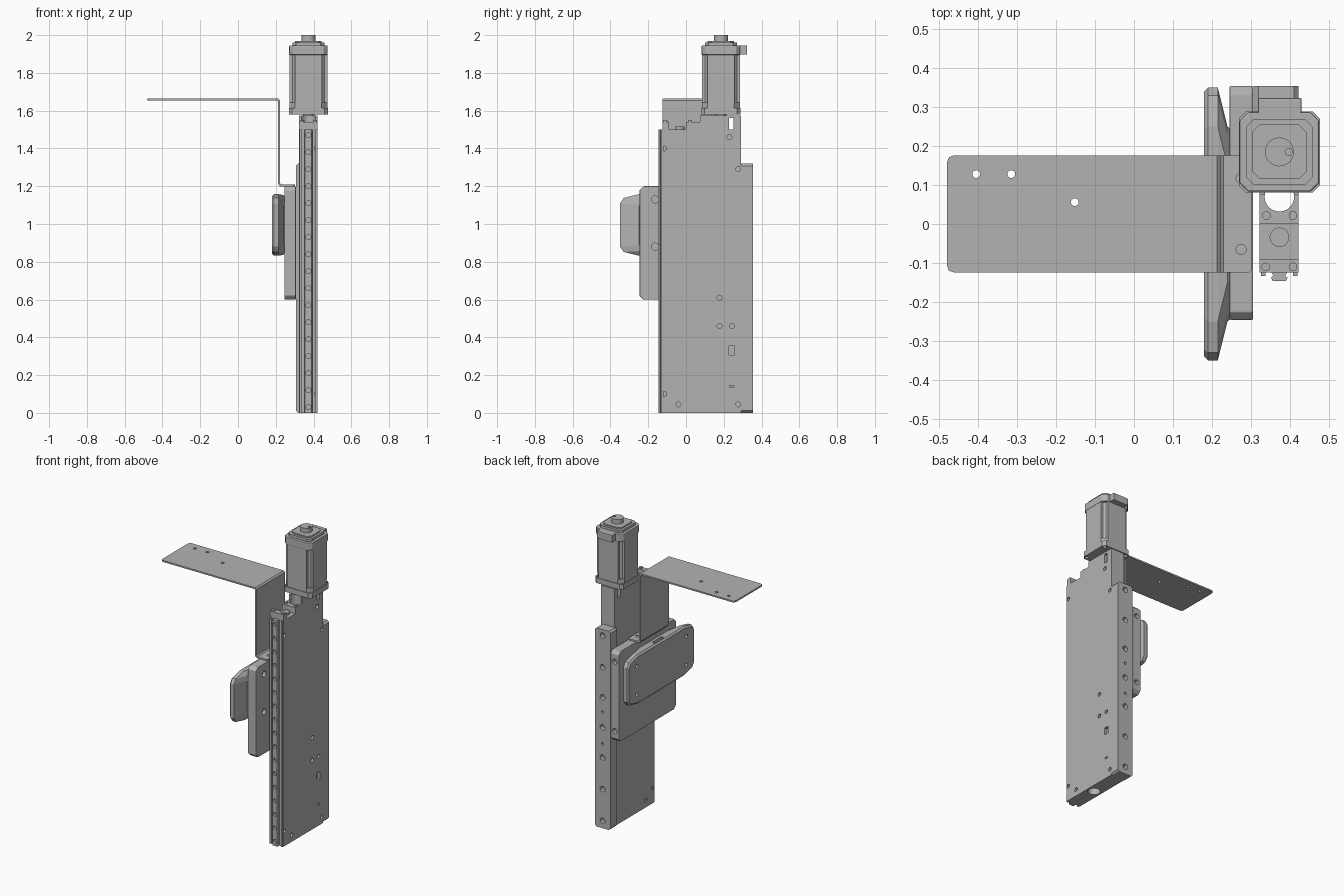
import bpy, bmesh, math
from mathutils import Matrix, Vector

cube = bpy.data.objects.get("Cube")
if cube:
    bpy.data.objects.remove(cube, do_unlink=True)

grey = bpy.data.materials.new("machined_grey")
grey.use_nodes = True
colour = (0.45, 0.45, 0.45, 1)
grey.diffuse_color = colour
grey.node_tree.nodes["Principled BSDF"].inputs["Base Color"].default_value = colour


def finish(name, bm, bevel=0, segments=2):
    bmesh.ops.recalc_face_normals(bm, faces=bm.faces)
    mesh = bpy.data.meshes.new(name)
    bm.to_mesh(mesh)
    bm.free()
    obj = bpy.data.objects.new(name, mesh)
    bpy.context.collection.objects.link(obj)
    mesh.materials.append(grey)
    if bevel:
        mod = obj.modifiers.new("edge", "BEVEL")
        mod.width, mod.segments = bevel, segments
    return obj


def point(axis, a, b, h):
    return {"x": (h, a, b), "y": (a, h, b), "z": (a, b, h)}[axis]


def loft(bm, axis, loops):
    """Skin a list of (height, outline) sections along an axis."""
    rings = [[bm.verts.new(point(axis, a, b, h)) for a, b in pts] for h, pts in loops]
    n = len(rings[0])
    for low, high in zip(rings, rings[1:]):
        for i in range(n):
            j = (i + 1) % n
            bm.faces.new((low[i], low[j], high[j], high[i]))
    bm.faces.new(rings[0][::-1])
    bm.faces.new(rings[-1])


def prism(name, axis, pts, lo, hi, bevel=0):
    bm = bmesh.new()
    loft(bm, axis, [(lo, pts), (hi, pts)])
    return finish(name, bm, bevel)


def chamfered(a0, a1, b0, b1, c):
    return [(a0 + c, b0), (a1 - c, b0), (a1, b0 + c), (a1, b1 - c),
            (a1 - c, b1), (a0 + c, b1), (a0, b1 - c), (a0, b0 + c)]


def rect(a0, a1, b0, b1):
    return [(a0, b0), (a1, b0), (a1, b1), (a0, b1)]


def circle(a, b, r, n=20):
    return [(a + r * math.cos(2 * math.pi * i / n), b + r * math.sin(2 * math.pi * i / n))
            for i in range(n)]


def cut(obj, pockets):
    """Cut pockets given as (axis, outline, lo, hi)."""
    bm = bmesh.new()
    for axis, pts, lo, hi in pockets:
        loft(bm, axis, [(lo, pts), (hi, pts)])
    cutter = finish("cutter", bm)
    cutter.hide_render = True
    mod = obj.modifiers.new("cut", "BOOLEAN")
    mod.operation, mod.solver, mod.object = "DIFFERENCE", "EXACT", cutter
    bpy.context.view_layer.objects.active = obj
    for m in list(obj.modifiers):
        bpy.ops.object.modifier_apply(modifier=m.name)
    bpy.data.objects.remove(cutter, do_unlink=True)


def smooth(obj):
    bpy.ops.object.select_all(action="DESELECT")
    obj.select_set(True)
    bpy.context.view_layer.objects.active = obj
    bpy.ops.object.shade_smooth_by_angle(angle=math.radians(30))


CX, CY = 0.373, 0.185   # motor and screw axis

# Slide housing with a stepped top
body = prism("slide_housing", "x",
             [(-0.125, 0), (0.29, 0), (0.29, 1.575), (0.075, 1.575), (0.075, 1.54),
              (0, 1.54), (0, 1.5), (-0.09, 1.5), (-0.09, 1.54), (-0.125, 1.54)], 0.322, 0.422)
screws = [(-0.115, 1.4), (-0.115, 0.1), (-0.04, 0.045), (0.277, 0.045), (0.277, 1.29), (0.23, 1.46)]
dowels = [(0.177, 0.61), (0.177, 0.46), (0.243, 0.46)]
pockets = [("x", circle(y, z, 0.013), 0.405, 0.5) for y, z in screws + dowels]
pockets += [("x", circle(y, z, 0.013), 0.3, 0.33) for y, z in screws[:4]]
pockets += [("x", circle(y, 0.14, 0.006, 10), 0.412, 0.5) for y in (0.235, 0.25)]
pockets += [("x", rect(0.228, 0.258, 0.307, 0.353), 0.405, 0.5),
            ("x", rect(0.227, 0.252, 1.5, 1.56), 0.2, 0.6),
            ("z", circle(CX, 0.07, 0.038, 24), -0.1, 1.7)]
cut(body, pockets)

# Back rib with a column of bolt holes
rib = prism("back_rib", "y", chamfered(0.307, 0.422, 0, 1.32, 0.012), 0.288, 0.354)
bolts = [1.28, 1.07, 0.87, 0.67, 0.47, 0.26, 0.05]
cut(rib, [("y", circle(0.365, z, 0.018), 0.325, 0.4) for z in bolts]
    + [("y", circle(0.365, z, 0.009, 12), 0.335, 0.4) for z in (0.77, 0.56)])

# Guide rail with evenly spaced holes
rail = prism("guide_rail", "z",
             [(0.35, -0.12), (0.358, -0.132), (0.352, -0.138), (0.356, -0.146),
              (0.39, -0.146), (0.394, -0.138), (0.388, -0.132), (0.396, -0.12)], 0, 1.5)
cut(rail, [("y", circle(CX, 0.03 + 0.09 * i, 0.013, 16), -0.2, -0.13) for i in range(17)])
for side, x in (("right", 0.326), ("left", 0.408)):
    prism(side + "_rail_flange", "z", rect(x, x + 0.012, -0.133, -0.12), 0, 1.5)

# End block details on top
smooth(prism("screw_end", "z", circle(CX, -0.034, 0.025, 24), 1.49, 1.515))
for i, (x, y) in enumerate([(0.34, 0.022), (0.408, 0.022), (0.338, -0.11), (0.408, -0.11)]):
    z = 1.53
    smooth(prism("end_block_screw_%d" % (i + 1), "z", circle(x, y, 0.011, 16), z, z + 0.018))
smooth(prism("motor_coupling", "z", circle(CX, CY, 0.03, 24), 1.56, 1.59))

# Moving carriage
carriage = prism("carriage", "x", chamfered(-0.246, 0.354, 0.6, 1.2, 0.02), 0.245, 0.306, 0.004)
cut(carriage, [("x", circle(-0.163, z, 0.019), 0.285, 0.4) for z in (0.88, 1.13)]
    + [("x", circle(-0.163, z, 0.01), 0.2, 0.27) for z in (0.88, 1.13)]
    + [("y", circle(0.275, z, 0.017), 0.33, 0.4) for z in (0.67, 1.13)])

# Tapered pad on the carriage
def pad_outline(w, h, c):
    return [(y, z + 0.995) for y, z in
            [(-w, c - h), (-w + c * 0.4, 0.02 - h), (-w + 0.1, -h), (w - 0.1, -h),
             (w - c * 0.4, 0.02 - h), (w, c - h), (w, h - c), (w - c * 0.4, h - 0.02),
             (w - 0.1, h), (0.1 - w, h), (c * 0.4 - w, h - 0.02), (-w, h - c)]]

bm = bmesh.new()
loft(bm, "x", [(0.18, pad_outline(0.34, 0.153, 0.045)), (0.19, pad_outline(0.35, 0.163, 0.05)),
               (0.215, pad_outline(0.35, 0.163, 0.05)), (0.24, pad_outline(0.25, 0.158, 0.05)),
               (0.247, pad_outline(0.245, 0.15, 0.05))])
pad = finish("pad", bm)
cut(pad, [("x", circle(y, z, 0.012), 0.1, 0.2) for y in (-0.26, 0.26) for z in (0.9, 1.09)]
    + [("z", rect(0.195, 0.215, -0.05, 0.05), 1.14, 1.3)])

# Bent sheet bracket: long shelf, upright and foot
shelf = prism("bracket_shelf", "z", [(-0.48, -0.107), (-0.475, -0.12), (-0.463, -0.124),
                                     (0.21, -0.124), (0.21, 0.176), (-0.463, 0.176),
                                     (-0.475, 0.171), (-0.48, 0.158)], 1.654, 1.664)
cut(shelf, [("z", circle(x, y, 0.01), 1.6, 1.7)
            for x, y in [(-0.405, 0.128), (-0.315, 0.128), (-0.152, 0.056)]])
prism("bracket_upright", "y",
      [(0.205, 1.654), (0.212, 1.648), (0.212, 1.212), (0.222, 1.2), (0.23, 1.2), (0.23, 1.21),
       (0.222, 1.216), (0.222, 1.655), (0.213, 1.664), (0.205, 1.664)], -0.124, 0.176)
foot = prism("bracket_foot", "z", chamfered(0.22, 0.303, -0.124, 0.176, 0.008), 1.199, 1.21)
cut(foot, [("z", circle(0.275, y, 0.013), 1.205, 1.3) for y in (-0.065, 0.117)])

# Motor: flange, notched body, caps, rear knob and plug
def square(half, c):
    return chamfered(CX - half, CX + half, CY - half, CY + half, c)

flange = prism("motor_flange", "z", square(0.104, 0.018), 1.58, 1.615)
cut(flange, [("z", circle(CX + sx * 0.083, CY + sy * 0.083, 0.012), 1.5, 1.7)
             for sx, sy in ((1, 1), (-1, -1), (1, -1), (-1, 1))])
prism("motor_lower_cap", "z", square(0.1, 0.03), 1.612, 1.642)
h, k = 0.1, 0.072
prism("motor_body", "z", [(-k + CX, -h + CY), (k + CX, -h + CY), (k + CX, -k - 0.013 + CY),
                          (k + 0.013 + CX, -k + CY), (h + CX, -k + CY), (h + CX, k + CY),
                          (k + 0.013 + CX, k + CY), (k + CX, k + 0.013 + CY), (k + CX, h + CY),
                          (-k + CX, h + CY), (-k + CX, k + 0.013 + CY), (-k - 0.013 + CX, k + CY),
                          (-h + CX, k + CY), (-h + CX, -k + CY), (-k - 0.013 + CX, -k + CY),
                          (-k + CX, -k - 0.013 + CY)], 1.64, 1.9)
prism("motor_upper_cap", "z", square(0.102, 0.022), 1.895, 1.945, 0.004)
prism("motor_top_plate", "z", square(0.085, 0.02), 1.94, 1.962)
prism("motor_top_step", "z", square(0.07, 0.02), 1.96, 1.97)
knob = prism("rear_knob", "z", circle(CX, CY, 0.037, 28), 1.96, 2.0)
cut(knob, [("z", circle(CX + 0.024, CY, 0.009, 12), 1.985, 2.1)])
smooth(knob)
prism("motor_plug", "z", rect(0.318, 0.43, 0.27, 0.323), 1.897, 1.945, 0.003)
